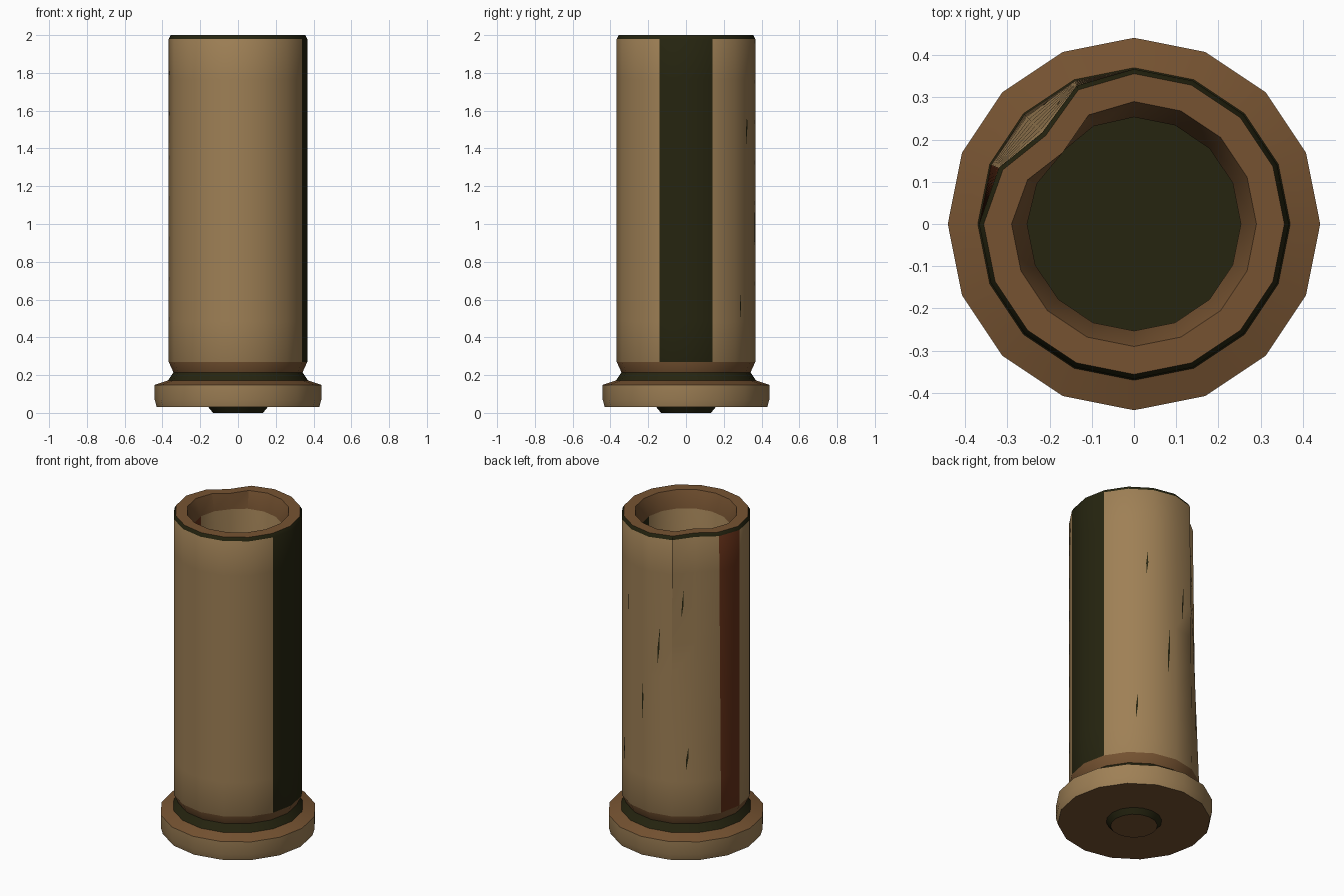
import bpy, bmesh, math
from mathutils import Vector

if "Cube" in bpy.data.objects:
    bpy.data.objects.remove(bpy.data.objects["Cube"])

N = 16
STEP = 2 * math.pi / N


def make_mat(name, rgb):
    m = bpy.data.materials.new(name)
    m.diffuse_color = (*rgb, 1)
    m.use_nodes = True
    m.node_tree.nodes["Principled BSDF"].inputs["Base Color"].default_value = m.diffuse_color
    return m


MATS = [make_mat("tan brass", (0.345, 0.216, 0.092)),
        make_mat("brown brass", (0.180, 0.086, 0.031)),
        make_mat("dark soot", (0.019, 0.018, 0.005)),
        make_mat("rust red", (0.130, 0.030, 0.009))]
TAN, BROWN, DARK, RED = range(4)

Z0, Z1, R = 0.27, 1.98, 0.367      # straight body wall
DENT = {5: 0.012, 6: 0.06, 7: 0.02}  # dent depth at the mouth, by side


def finish(name, bm):
    bmesh.ops.recalc_face_normals(bm, faces=bm.faces)
    me = bpy.data.meshes.new(name)
    bm.to_mesh(me)
    bm.free()
    for m in MATS:
        me.materials.append(m)
    ob = bpy.data.objects.new(name, me)
    bpy.context.collection.objects.link(ob)
    bpy.ops.object.select_all(action='DESELECT')
    ob.select_set(True)
    bpy.context.view_layer.objects.active = ob
    bpy.ops.object.shade_smooth_by_angle(angle=math.radians(30))
    return ob


def lathe(name, profile, cap_start, cap_end):
    """profile rows: radius, z, dent weight, colour of the band above the row,
    {side: colour} exceptions"""
    bm = bmesh.new()
    rings = []
    for r, z, w, *_ in profile:
        ring = []
        for i in range(N):
            rr = r - w * DENT.get(i, 0)
            ring.append(bm.verts.new((rr * math.cos(i * STEP), rr * math.sin(i * STEP), z)))
        rings.append(ring)
    for k in range(len(rings) - 1):
        colour, special = profile[k][3], profile[k][4]
        a, b = rings[k], rings[k + 1]
        for i in range(N):
            j = (i + 1) % N
            f = bm.faces.new((a[i], a[j], b[j], b[i]))
            f.material_index = special.get(i, colour)
    bm.faces.new(rings[0]).material_index = cap_start
    bm.faces.new(rings[-1]).material_index = cap_end
    return finish(name, bm)


# Casing: rim, groove, wall, lip and hollow inside in one turned profile
profile = [
    (0.43, 0.03, 0, TAN, {}),
    (0.441, 0.07, 0, TAN, {}),
    (0.441, 0.148, 0, BROWN, {}),
    (0.37, 0.172, 0, DARK, {}),
    (0.342, 0.215, 0, BROWN, {}),
]
ROWS = 8
for k in range(ROWS + 1):
    t = k / ROWS
    row = (R, Z0 + (Z1 - Z0) * t, t, TAN, {15: DARK, 0: DARK, 7: RED})
    profile.append(row if k < ROWS else (R, Z1, 1, DARK, {}))
profile += [
    (0.356, 2.0, 1, BROWN, {}),
    (0.29, 2.0, 0.85, BROWN, {}),
    (0.253, 1.9, 0.2, TAN, {0: DARK, 8: RED}),
    (0.253, 0.3, 0, DARK, {}),
]
# the last row closes the floor
lathe("casing", profile, BROWN, DARK)

# Primer cap under the rim
lathe("primer", [(0.132, 0.0, 0, DARK, {}), (0.157, 0.03, 0, DARK, {}),
                 (0.157, 0.05, 0, DARK, {})], BROWN, DARK)


def wall_point(deg, z, lift=0.003):
    """point on the faceted, dented wall"""
    u = math.radians(deg) / STEP
    i = int(u)
    t = (z - Z0) / (Z1 - Z0)
    pts = []
    for k in (i, i + 1):
        r = R + lift - t * DENT.get(k, 0)
        pts.append(Vector((r * math.cos(k * STEP), r * math.sin(k * STEP), z)))
    return pts[0].lerp(pts[1], u - i)


# Scratches: thin slivers (bottom angle, bottom z, top angle, top z)
bm = bmesh.new()
for a0, z0, a1, z1 in [(121.5, 1.50, 123.5, 1.66), (98.5, 1.18, 101, 1.43),
                       (82, 0.81, 83.5, 1.10), (125, 0.55, 127.5, 0.70),
                       (61, 1.42, 62.5, 1.59), (52, 0.50, 53.5, 0.65)]:
    am, zm = (a0 + a1) / 2, (z0 + z1) / 2
    quad = [wall_point(a0, z0), wall_point(am + 0.9, zm),
            wall_point(a1, z1), wall_point(am - 0.9, zm)]
    bm.faces.new([bm.verts.new(p) for p in quad]).material_index = DARK
finish("scratches", bm)
